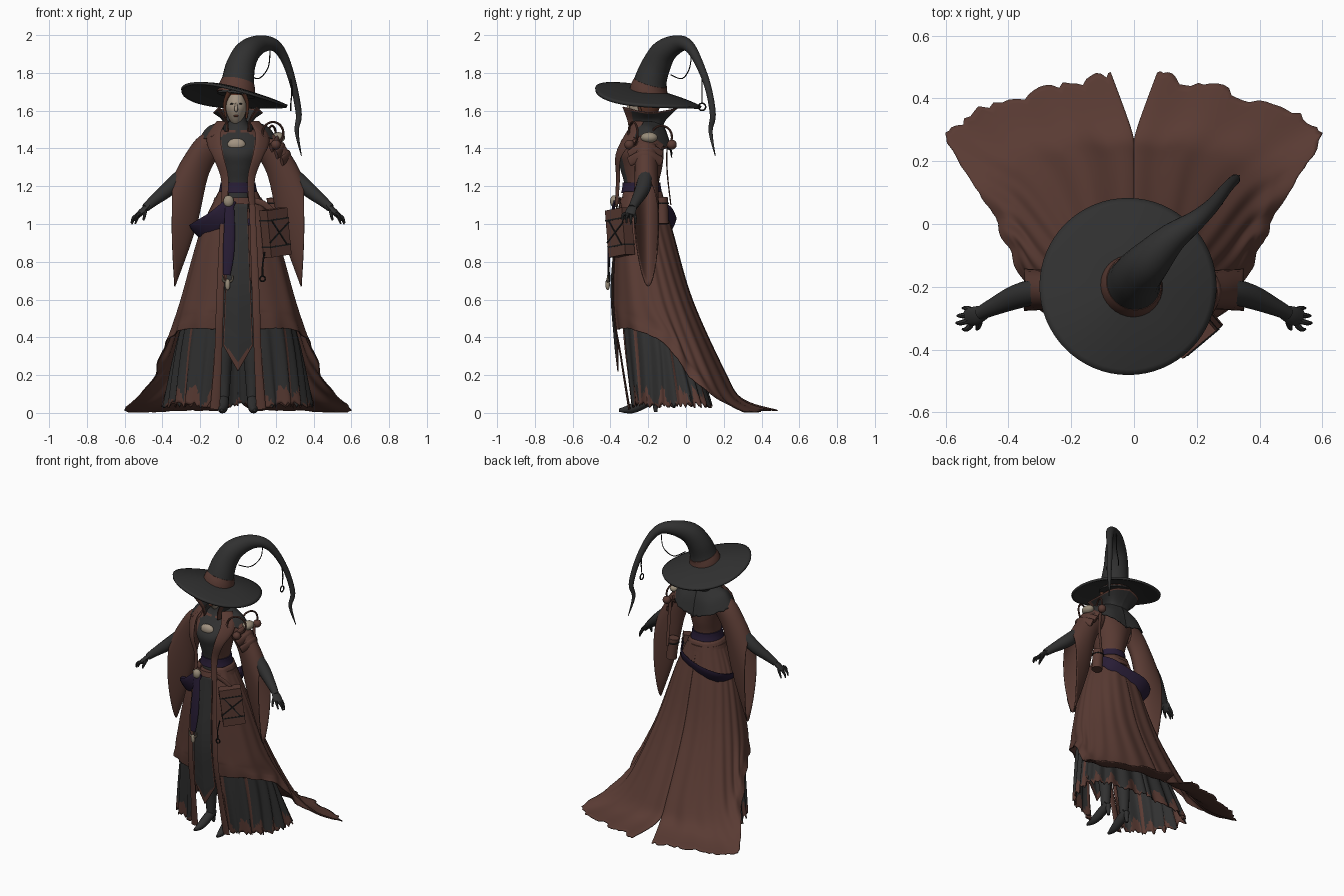
import bpy, bmesh, random
from math import sin, cos, pi, radians
from mathutils import Vector, Matrix, Euler

random.seed(4)
if "Cube" in bpy.data.objects:
    bpy.data.objects.remove(bpy.data.objects["Cube"])


def material(name, *rgb):
    m = bpy.data.materials.new(name)
    m.use_nodes = True
    m.diffuse_color = (*rgb, 1)
    bsdf = m.node_tree.nodes["Principled BSDF"]
    bsdf.inputs["Base Color"].default_value = (*rgb, 1)
    bsdf.inputs["Roughness"].default_value = .8
    return m


BROWN = material("brown cloth", .1, .043, .033)
DARK = material("charcoal cloth", .03, .03, .03)
PURPLE = material("purple sash", .021, .012, .036)
SKIN = material("pale skin", .36, .29, .22)
HAIR = material("auburn hair", .1, .035, .02)
RED = material("red makeup", .2, .07, .045)
BLACK = material("black leather", .012, .012, .012)
BONE = material("old bone", .31, .26, .19)


def finish(name, bm, mats, thick=0, mirror=False):
    bmesh.ops.recalc_face_normals(bm, faces=bm.faces)
    me = bpy.data.meshes.new(name)
    bm.to_mesh(me)
    bm.free()
    for m in mats:
        me.materials.append(m)
    me.shade_smooth()
    me.set_sharp_from_angle(angle=radians(40))
    ob = bpy.data.objects.new(name, me)
    bpy.context.collection.objects.link(ob)
    if thick:
        mod = ob.modifiers.new("thickness", "SOLIDIFY")
        mod.thickness, mod.offset = thick, 0
    if mirror:
        ob.modifiers.new("mirror", "MIRROR")
    return ob


def sample(pts, t):
    """Catmull-Rom point at t in 0..1."""
    n = len(pts) - 1
    i = min(int(t * n), n - 1)
    f = t * n - i
    a, b, c, d = (pts[min(max(i + k, 0), n)] for k in (-1, 0, 1, 2))
    m, q = (c - a) / 2, (d - b) / 2
    g, h = f * f, f * f * f
    return b * (2*h - 3*g + 1) + m * (h - 2*g + f) + c * (3*g - 2*h) + q * (h - g)


def level(z, *xy):
    return [Vector((x, y, z)) for x, y in xy]


def points(*p):
    return [Vector(q) for q in p]


def loft(name, rings, mats, rule=None, caps=True, **kw):
    bm = bmesh.new()
    rows = [[bm.verts.new(p) for p in ring] for ring in rings]
    n = len(rows[0])
    for a, b in zip(rows, rows[1:]):
        for i in range(n):
            f = bm.faces.new((a[i], a[(i+1) % n], b[(i+1) % n], b[i]))
            if rule:
                f.material_index = rule(f.calc_center_median())
    if caps:
        bm.faces.new(rows[0])
        bm.faces.new(rows[-1])
    return finish(name, bm, mats, **kw)


def tube(name, path, mat, flat=(1, 1), sides=12, steps=5, **kw):
    """Sweep along (x, y, z, radius) points."""
    path = points(*path)
    n = (len(path) - 1) * steps
    line = [sample(path, i / n) for i in range(n + 1)]
    rings, ref = [], Vector((0, 0, 1))
    for i, p in enumerate(line):
        t = (line[min(i+1, n)].xyz - line[max(i-1, 0)].xyz).normalized()
        if t.cross(ref).length < .3:
            ref = Vector((0, 1, 0))
        side = t.cross(ref).normalized()
        ref = side.cross(t)
        rings.append([p.xyz + p.w * (side * flat[0] * cos(a) + ref * flat[1] * sin(a))
                      for a in (2*pi*k/sides for k in range(sides))])
    return loft(name, rings, [mat], **kw)


def stack(name, rows, mats, rule=None, steps=5, **kw):
    """Oval rings from (z, centre y, half width, half depth)."""
    rows = points(*rows)
    n = (len(rows) - 1) * steps
    rings = []
    for i in range(n + 1):
        z, y, w, d = sample(rows, i / n)
        rings.append([(w*cos(2*pi*k/48), y + d*sin(2*pi*k/48), z) for k in range(48)])
    return loft(name, rings, mats, rule, **kw)


def sheet(name, rows, mats, nu=48, nv=24, rule=None, pleat=0, folds=7, ragged=0, thick=.006):
    """Cloth through rows of points, from the middle outward, on both sides."""
    bm = bmesh.new()
    for s in (1, -1):
        cut = [1 - ragged * random.random() for _ in range(nu + 1)]
        grid = []
        for j in range(nv + 1):
            grid.append([])
            for i in range(nu + 1):
                u, v = i / nu, j / nv
                p = sample([sample(r, u) for r in rows], v * cut[i])
                out = Vector((p.x, p.y + .22, 0)).normalized()
                p += out * pleat * v * sin(folds * 2 * pi * u)
                grid[-1].append(bm.verts.new((s * p.x, p.y, max(p.z, .005))))
        for j in range(nv):
            for i in range(nu):
                f = bm.faces.new((grid[j][i], grid[j][i+1], grid[j+1][i+1], grid[j+1][i]))
                f.material_index = rule((i + .5)/nu, (j + .5)/nv) if rule else 0
    bmesh.ops.remove_doubles(bm, verts=bm.verts, dist=.0004)
    return finish(name, bm, mats, thick)


def ball(name, loc, scale, mats, rule=None, chin=0, **kw):
    bm = bmesh.new()
    bmesh.ops.create_uvsphere(bm, u_segments=40, v_segments=24, radius=1)
    for v in bm.verts:
        k = 1 - chin * max(-v.co.z, 0)
        v.co = Vector((v.co.x*scale[0]*k, v.co.y*scale[1]*k, v.co.z*scale[2])) + Vector(loc)
    if rule:
        for f in bm.faces:
            f.material_index = rule(f.calc_center_median())
    return finish(name, bm, mats, **kw)


def box(name, loc, size, rot, mat):
    bm = bmesh.new()
    bmesh.ops.create_cube(bm, size=1, matrix=Matrix.Diagonal((*size, 1)))
    ob = finish(name, bm, [mat])
    ob.location, ob.rotation_euler = loc, rot


def hoop(name, loc, r, thin, rot, mat):
    turn = Euler(rot).to_matrix()
    path = [(*(Vector(loc) + turn @ Vector((r*cos(k*pi/8), r*sin(k*pi/8), 0))), thin) for k in range(17)]
    tube(name, path, mat, sides=8, steps=2, caps=False)


# Coat skirt with split train
sheet("coat_skirt", [
    level(1.17, (0, -.13), (.05, -.135), (.085, -.17), (.1, -.21), (.1, -.25), (.09, -.3), (.05, -.33)),
    level(.95, (0, -.07), (.09, -.08), (.16, -.13), (.19, -.18), (.2, -.23), (.17, -.32), (.07, -.37)),
    level(.6, (0, .03), (.13, .02), (.23, -.03), (.28, -.1), (.3, -.18), (.25, -.3), (.08, -.385)),
    points((0, .2, .22), (.17, .19, .22), (.34, .12, .22), (.36, .0, .32), (.355, -.1, .43), (.27, -.29, .51), (.09, -.38, .53)),
    points((.006, .29, .075), (.23, .28, .07), (.45, .2, .07), (.42, .04, .22), (.37, -.1, .39), (.28, -.285, .47), (.095, -.375, .48)),
    points((.075, .485, .012), (.32, .425, .012), (.595, .3, .008), (.46, .05, .16), (.385, -.11, .36), (.285, -.28, .44), (.1, -.37, .44)),
], [BROWN], nu=90, nv=36, pleat=.008, folds=9, ragged=.035)

# Pleated underskirt with torn brown hem
sheet("underskirt", [
    level(.7, (0, -.05), (.12, -.06), (.2, -.12), (.235, -.2), (.2, -.3), (.07, -.35)),
    level(.35, (0, .04), (.19, .02), (.3, -.04), (.32, -.14), (.25, -.27), (.1, -.325)),
    level(.025, (0, .13), (.25, .11), (.39, .04), (.365, -.12), (.28, -.245), (.13, -.285)),
], [DARK, BROWN], nu=90, nv=30, pleat=.013, folds=10, ragged=.08,
    rule=lambda u, v: int(v > .91 + .08*sin(50*u) or u > .96 or abs(u - .78) < .015 or abs(u - .5) < .012))
sheet("front_panel", [
    level(1.12, (0, -.35), (.05, -.35)),
    level(.7, (0, -.395), (.065, -.385)),
    points((0, -.38, .4), (.075, -.37, .46)),
    points((0, -.36, .22), (.08, -.36, .36)),
], [DARK, BROWN], nu=16, rule=lambda u, v: int(v > .86 + .06*u or u > .9))
tube("coat_edges", [(.075, -.365, 1.1, .016), (.095, -.387, .6, .02), (.105, -.345, .3, .02),
                    (.122, -.3, .02, .026)], BROWN, flat=(1, .25), mirror=True)

# Legs and heeled boots
tube("boot_shafts", [(.075, -.2, .6, .05), (.075, -.2, .35, .047), (.075, -.19, .18, .036),
                     (.075, -.19, .08, .028)], DARK, mirror=True)
tube("boot_feet", [(.075, -.165, .085, .026), (.077, -.22, .055, .03), (.082, -.29, .022, .025),
                   (.087, -.355, .014, .008)], DARK, mirror=True)
tube("boot_heels", [(.075, -.165, .08, .02), (.075, -.16, .004, .009)], DARK, mirror=True)

# Torso, neck and lapels
stack("torso", [(1.08, -.235, .1, .1), (1.2, -.235, .085, .09), (1.3, -.238, .102, .112),
                (1.38, -.24, .13, .122), (1.46, -.21, .14, .085), (1.52, -.2, .06, .055),
                (1.58, -.21, .04, .04)], [DARK, BROWN],
      rule=lambda c: int(c.z < 1.5 and (c.y > -.27 or abs(c.x) > .055 + max(c.z - 1.25, 0) * .2)))
tube("lapels", [(.09, -.25, 1.54, .035), (.13, -.3, 1.46, .045), (.105, -.358, 1.36, .03),
                (.07, -.36, 1.24, .022), (.075, -.368, 1.1, .018)], BROWN, flat=(1, .25), mirror=True)
ball("neckline", (-.008, -.325, 1.42), (.048, .024, .034), [SKIN])
sheet("capelet", [
    level(1.54, (0, -.13), (.06, -.15), (.08, -.2), (.06, -.27)),
    points((0, -.1, 1.47), (.1, -.11, 1.47), (.16, -.2, 1.51), (.1, -.3, 1.5)),
    points((0, -.075, 1.35), (.12, -.085, 1.39), (.215, -.19, 1.43), (.14, -.31, 1.46)),
], [DARK, BROWN], nu=30, nv=14, ragged=.08, rule=lambda u, v: int(u > .85))
sheet("collar", [
    level(1.49, (0, -.13), (.06, -.15), (.075, -.22), (.05, -.3)),
    level(1.55, (0, -.11), (.07, -.13), (.08, -.22), (.06, -.31)),
    points((0, -.04, 1.62), (.1, -.08, 1.605), (.13, -.2, 1.59), (.1, -.335, 1.62)),
], [DARK, BROWN], nu=30, nv=12, rule=lambda u, v: int(u > .88 or v > .95))

# Bell sleeves: top edge and bottom edge of each ring
edges = points((.1, 1.5, .12, 1.34), (.205, 1.46, .165, 1.24), (.29, 1.345, .225, .98), (.345, 1.24, .335, .67))
rings = []
for k in range(19):
    tx, tz, bx, bz = sample(edges, k / 18)
    ring = []
    for a in (2*pi*i/32 for i in range(32)):
        s = (1 - cos(a)) / 2
        wave = .01 * sin(pi*s) * k / 18
        ring.append((tx + (bx-tx)*s + wave, -.215 + .015*s + (.065 + .015*k/18)*sin(a)*(1 - .45*s), tz + (bz-tz)*s))
    rings.append(ring)
loft("bell_sleeves", rings, [BROWN], caps=False, thick=.006, mirror=True)

# Gloved arms and hands
tube("forearms", [(.25, -.215, 1.29, .04), (.305, -.215, 1.245, .041), (.37, -.23, 1.185, .04),
                  (.45, -.265, 1.12, .028), (.49, -.285, 1.085, .022)], DARK, mirror=True)
tube("palms", [(.475, -.28, 1.1, .022), (.505, -.292, 1.07, .03), (.53, -.3, 1.045, .027)],
     DARK, flat=(1, .5), mirror=True)
for i, (x, y, z) in enumerate([(.545, -.335, 1.015), (.565, -.315, 1.005), (.562, -.292, .998), (.545, -.268, 1.0)]):
    tube(f"finger_{i + 1}", [(.52, -.322 + .016*i, 1.055, .01), (x - .012, y, z + .03, .008), (x, y, z, .004)],
         DARK, sides=8, mirror=True)
tube("thumbs", [(.49, -.3, 1.075, .011), (.495, -.325, 1.045, .009), (.5, -.335, 1.02, .005)], DARK, sides=8, mirror=True)

# Head and face
ball("head", (-.01, -.22, 1.615), (.058, .08, .097), [SKIN, HAIR, RED], chin=.3,
     rule=lambda c: 1 if c.y > -.24 or c.z > 1.685 else 2 if 1.634 < c.z < 1.646 else 0)
tube("nose", [(-.01, -.297, 1.64, .005), (-.01, -.309, 1.605, .009), (-.01, -.296, 1.597, .004)], SKIN)
ball("lips", (-.01, -.288, 1.572), (.014, .007, .005), [RED])
for s in (1, -1):
    ball("eye", (-.01 + s*.022, -.291, 1.636), (.011, .005, .004), [BLACK])
    tube("hair_lock", [(-.01 + s*.036, -.28, 1.7, .014), (-.01 + s*.06, -.255, 1.64, .009),
                       (-.01 + s*.055, -.23, 1.56, .006)], HAIR)

# Bent pointed hat with tilted brim
rings = []
for k in range(13):
    r = .07 + .21 * k / 12
    ring = []
    for a in (2*pi*i/64 for i in range(64)):
        x, y = r * cos(a), r * sin(a)
        ring.append((x - .02, y - .2, 1.708 - .15*x - .17*y - .55*r*r + .016*sin(2*a)*r/.28))
    rings.append(ring)
loft("hat_brim", rings, [DARK], caps=False, thick=.014)
tube("hat_cone", [(-.01, -.2, 1.68, .1), (0, -.187, 1.76, .086), (.015, -.158, 1.84, .077), (.053, -.115, 1.912, .067),
                  (.12, -.045, 1.952, .048), (.195, .01, 1.945, .032), (.25, .06, 1.87, .023), (.295, .115, 1.73, .018),
                  (.322, .142, 1.58, .016), (.311, .13, 1.49, .011), (.336, .155, 1.36, .002)], DARK, sides=24)
tube("hat_band", [(-.01, -.2, 1.69, .102), (-.006, -.195, 1.72, .098), (0, -.187, 1.75, .09)], BROWN, sides=32)
tube("hat_chain", [(.06, -.08, 1.79, .003), (.11, -.02, 1.77, .003), (.16, .02, 1.83, .003), (.17, .03, 1.93, .003)], BLACK, sides=6)
tube("hat_pendant", [(.27, .085, 1.81, .003), (.285, .085, 1.72, .004), (.28, .085, 1.64, .003)], BLACK, sides=6)
hoop("pendant_ring", (.28, .085, 1.62), .019, .004, (0, pi/2, 0), BLACK)

# Sash, belt and charms
stack("waist_sash", [(1.165, -.235, .104, .108), (1.195, -.235, .096, .102), (1.22, -.235, .093, .1)], [PURPLE])
stack("belt", [(1.105, -.235, .135, .132), (1.14, -.235, .124, .124)], [BROWN])
tube("hip_sash", [(-.03, -.38, 1.13, .025), (-.11, -.372, 1.03, .05), (-.193, -.28, .95, .075), (-.185, -.15, .945, .08),
                  (-.115, -.088, .97, .07), (0, -.08, 1.01, .05), (.1, -.1, 1.06, .04), (.135, -.16, 1.11, .03)],
     PURPLE, flat=(.18, 1))
tube("sash_tail", [(-.045, -.38, 1.13, .022), (-.045, -.397, 1.0, .028), (-.05, -.408, .85, .03),
                   (-.06, -.41, .73, .02)], PURPLE, flat=(1, .25))
ball("bone_buckle", (-.05, -.38, 1.12), (.028, .022, .032), [BONE])
ball("bone_charm", (-.055, -.415, .68), (.014, .012, .03), [BONE])
for s in (1, -1):
    tube("charm_horn", [(-.055, -.415, .695, .006), (-.055 + s*.022, -.415, .7, .006), (-.055 + s*.028, -.415, .73, .003)],
         BONE, sides=8)

# Strapped book bag and canister on the left hip
turn = (0, radians(-7), radians(40))
bag = Vector((.198, -.35, .955))
out = Vector((sin(turn[2]), -cos(turn[2]), 0))
box("book_bag", bag, (.14, .065, .25), turn, BROWN)
for dz in (.07, -.07):
    box("bag_strap", bag + Vector((-dz*.09, -dz*.08, dz)), (.144, .069, .008), turn, BLACK)
for tilt in (50, -40):
    box("bag_cross_strap", bag + out*.034, (.007, .006, .17), (0, radians(tilt), turn[2]), BLACK)
tube("bag_hanger", [(.06, -.35, 1.13, .016), (.13, -.35, 1.11, .016), (.18, -.34, 1.07, .016)], BROWN, flat=(.3, 1))
tube("bag_chain", [(.14, -.4, .85, .005), (.13, -.41, .78, .004), (.13, -.405, .72, .006)], BLACK, sides=6)
hoop("chain_ring", (.13, -.405, .71), .014, .004, (pi/2, 0, 0), BLACK)
tube("canister", [(.185, -.13, 1.14, .034), (.2, -.125, 1.0, .034)], BROWN, sides=20)
hoop("canister_band", (.187, -.129, 1.11), .034, .005, (0, 0, 0), BLACK)

# Left shoulder guard with hoops and beads
for k in range(3):
    tube(f"shoulder_plate_{k + 1}", [(.175 + .028*k, -.3, 1.4 - .035*k, .026), (.215 + .028*k, -.215, 1.445 - .04*k, .028),
                                     (.175 + .028*k, -.13, 1.4 - .035*k, .026)], BROWN, flat=(.35, 1))
ball("shoulder_patch", (.215, -.195, 1.458), (.034, .045, .028), [BONE])
hoop("front_hoop", (.185, -.28, 1.48), .06, .006, (pi/2, .3, .4), BROWN)
hoop("back_hoop", (.18, -.13, 1.46), .06, .006, (pi/2, 0, 1.2), BROWN)
tube("shoulder_ribbon", [(.19, -.1, 1.42, .012), (.2, -.1, 1.28, .012), (.2, -.08, 1.1, .01)], BROWN, flat=(1, .3))
for y in (-.3, -.075):
    ball("shoulder_bead", (.2, y, 1.42), (.026, .026, .026), [BROWN])
